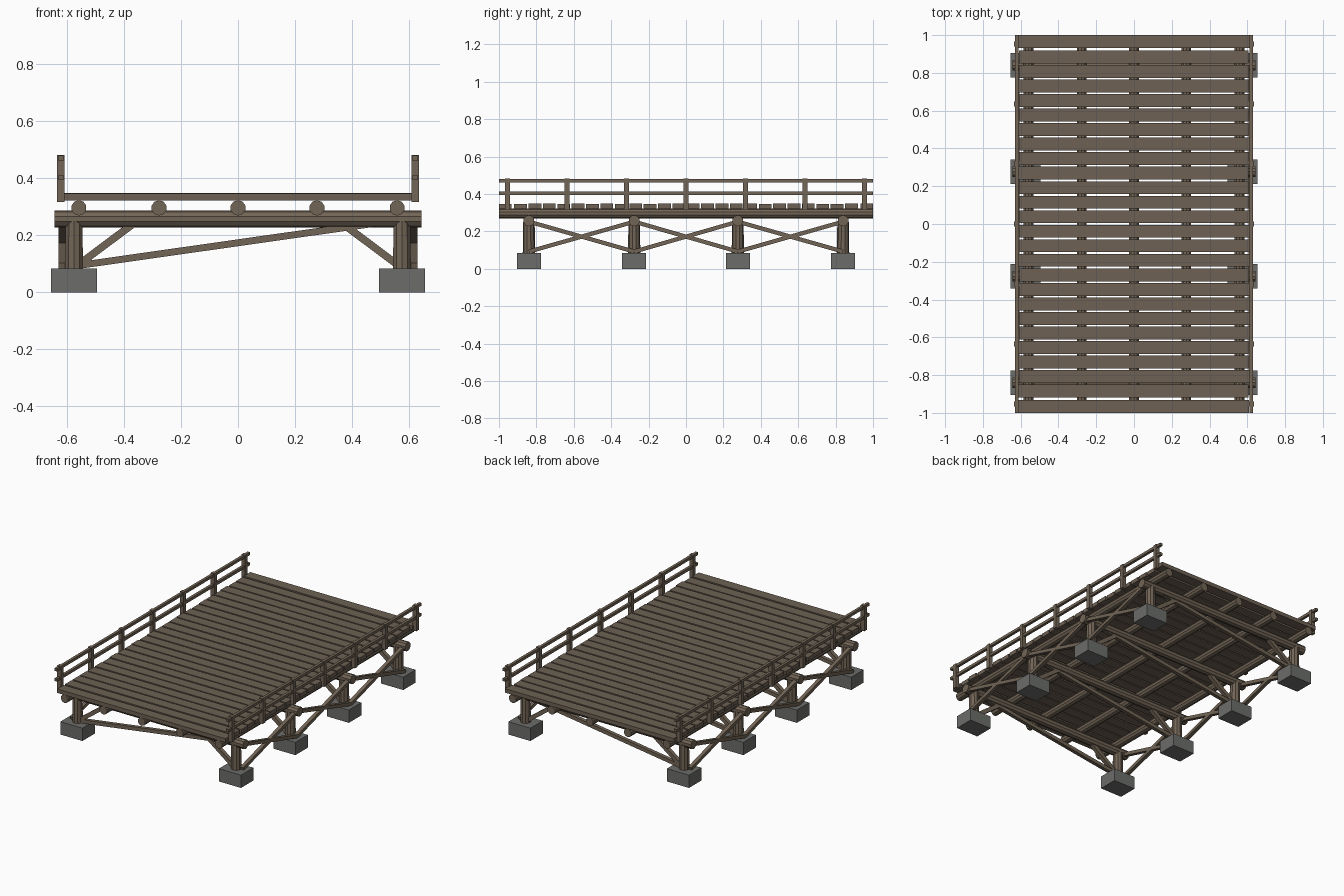
import bpy, bmesh, random
from math import pi
from mathutils import Vector, Matrix

if "Cube" in bpy.data.objects:
    bpy.data.objects.remove(bpy.data.objects["Cube"])

random.seed(4)


def material(name, color):
    m = bpy.data.materials.new(name)
    m.diffuse_color = (*color, 1)
    m.use_nodes = True
    m.node_tree.nodes["Principled BSDF"].inputs["Base Color"].default_value = m.diffuse_color
    return m


WOOD = material("weathered_wood", (0.17, 0.13, 0.093))
DECK = material("deck_wood", (0.155, 0.12, 0.088))
STONE = material("concrete", (0.15, 0.155, 0.145))


def finish(bm, name, mat):
    me = bpy.data.meshes.new(name)
    bm.to_mesh(me)
    bm.free()
    me.materials.append(mat)
    ob = bpy.data.objects.new(name, me)
    bpy.context.collection.objects.link(ob)
    return ob


def box(name, center, size, mat=WOOD):
    bm = bmesh.new()
    bmesh.ops.create_cube(bm, size=1, matrix=Matrix.Translation(center) @ Matrix.Diagonal((*size, 1)))
    return finish(bm, name, mat)


def along(a, b):
    # frame at the midpoint of a-b with local z along the member
    a, b = Vector(a), Vector(b)
    d = b - a
    z = d.normalized()
    ref = Vector((0, 0, 1)) if abs(z.z) < 0.99 else Vector((0, 1, 0))
    x = ref.cross(z).normalized()
    y = z.cross(x)
    rot = Matrix((x, y, z)).transposed().to_4x4()
    return Matrix.Translation((a + b) / 2) @ rot, d.length


def log(name, a, b, r, r2=None, sides=10):
    m, length = along(a, b)
    bm = bmesh.new()
    bmesh.ops.create_cone(bm, cap_ends=True, segments=sides, radius1=r, radius2=r2 or r,
                          depth=length, matrix=m)
    return finish(bm, name, WOOD)


def beam(name, a, b, w, h):
    # squared timber: w is horizontal, h is across the member
    m, length = along(a, b)
    bm = bmesh.new()
    bmesh.ops.create_cube(bm, size=1, matrix=m @ Matrix.Diagonal((w, h, length, 1)))
    return finish(bm, name, WOOD)


bents = [-0.84, -0.277, 0.277, 0.84]

# bents: footings, posts, cap log and cross bracing
for y in bents:
    for s in (-1, 1):
        box("footing", (s * 0.575, y, 0.042), (0.16, 0.128, 0.084), STONE)
        log("post", (s * 0.575, y, 0.075), (s * 0.575, y, 0.25), 0.033, 0.031)
        beam("knee_brace", (s * 0.555, y, 0.1), (s * 0.365, y, 0.242), 0.026, 0.026)
    log("cap_log", (-0.643, y, 0.257), (0.643, y, 0.257), 0.03)
    beam("diagonal_brace", (-0.56, y, 0.094), (0.53, y, 0.249), 0.024, 0.024)

# crossed side braces between neighbouring bents
for y0, y1 in zip(bents, bents[1:]):
    for s in (-1, 1):
        beam("side_brace_up", (s * 0.617, y0, 0.092), (s * 0.617, y1, 0.252), 0.024, 0.022)
        beam("side_brace_down", (s * 0.617, y0, 0.252), (s * 0.617, y1, 0.092), 0.024, 0.022)

# log stringers under the deck
for x in (-0.558, -0.277, 0, 0.277, 0.558):
    log("stringer", (x, -1, 0.296), (x, 1, 0.296), 0.027)

# deck planks with small gaps and uneven ends
n = 26
pitch = 2 / n
for i in range(n):
    y = -1 + pitch * (i + 0.5)
    width = pitch - 0.009
    if i in (0, n - 1):
        y += 0.0045 * (1 if i else -1)
    box("deck_plank", (random.uniform(-0.003, 0.003), y, 0.335 + random.uniform(-0.001, 0.001)),
        (1.22 + random.uniform(-0.006, 0.006), width, 0.026), DECK)

# railings
for s in (-1, 1):
    for i in range(7):
        y = -0.954 + 0.318 * i
        box("rail_post", (s * 0.621, y, 0.399), (0.026, 0.026, 0.166))
    for z in (0.47, 0.403):
        box("handrail", (s * 0.621, 0, z), (0.018, 2, 0.018))
